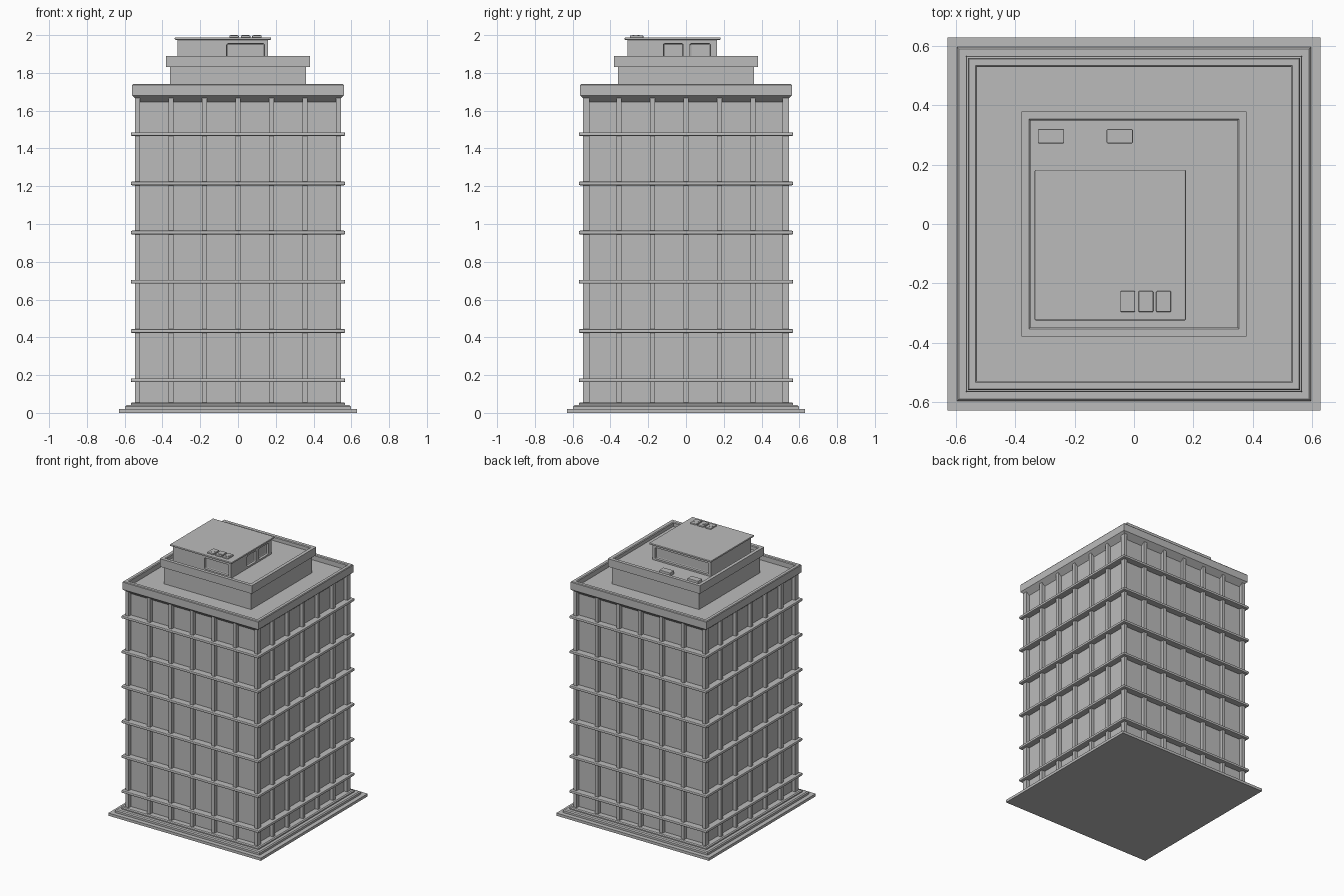
import bpy
import math

cube = bpy.data.objects.get("Cube")
if cube:
    bpy.data.objects.remove(cube, do_unlink=True)

# Single concrete colour for the whole building
GREY = (0.5, 0.5, 0.5, 1)
concrete = bpy.data.materials.new("concrete_grey")
concrete.use_nodes = True
concrete.diffuse_color = GREY
concrete.node_tree.nodes["Principled BSDF"].inputs["Base Color"].default_value = GREY


def add_mesh(name, verts, faces):
    mesh = bpy.data.meshes.new(name)
    mesh.from_pydata(verts, [], faces)
    mesh.materials.append(concrete)
    obj = bpy.data.objects.new(name, mesh)
    bpy.context.collection.objects.link(obj)
    return obj


def bevel(obj, width, segments=2):
    mod = obj.modifiers.new("soft_edges", "BEVEL")
    mod.width = width
    mod.segments = segments
    mod.limit_method = "ANGLE"
    return obj


def square_loft(name, profile):
    """Stack square rings given as (half width, height), capped at both ends."""
    verts, faces = [], []
    for r, z in profile:
        verts += [(-r, -r, z), (r, -r, z), (r, r, z), (-r, r, z)]
    for k in range(len(profile) - 1):
        a, b = 4 * k, 4 * k + 4
        for i in range(4):
            j = (i + 1) % 4
            faces.append((a + i, a + j, b + j, b + i))
    last = len(verts)
    faces += [(3, 2, 1, 0), tuple(range(last - 4, last))]
    return add_mesh(name, verts, faces)


def box(name, x, y, z):
    """Box from (min, max) pairs."""
    verts = [(a, b, c) for c in z for a, b in
             ((x[0], y[0]), (x[1], y[0]), (x[1], y[1]), (x[0], y[1]))]
    faces = [(3, 2, 1, 0), (4, 5, 6, 7)]
    faces += [(i, (i + 1) % 4, (i + 1) % 4 + 4, i + 4) for i in range(4)]
    return add_mesh(name, verts, faces)


# Stepped plinth
square_loft("plinth", [(0.63, 0), (0.63, 0.02), (0.597, 0.02), (0.597, 0.035),
                       (0.59, 0.042), (0.567, 0.042), (0.567, 0.05), (0.56, 0.056), (0.5, 0.056)])

# Tower walls
WALL = 0.52
square_loft("tower_walls", [(WALL, 0.05), (WALL, 1.66)])

# Floor bands
for n in range(6):
    z = 0.173 + n * 0.2605
    bevel(square_loft(f"floor_band_{n + 1}", [(0.567, z - 0.01), (0.567, z + 0.01)]), 0.006)

# Vertical ribs: corner posts, then the ribs between them on all four sides
SPACING, HALF = 0.1775, 0.0125
for n in range(-3, 4):
    c = n * SPACING
    for s in (-1, 1):
        far = sorted((s * 0.51, s * 0.546))
        across = (c - HALF, c + HALF)
        box("rib", across, far, (0.05, 1.69))
        if abs(n) < 3:
            box("rib", far, across, (0.05, 1.69))

# Main roof with parapet and sloped soffit
square_loft("main_roof", [(WALL, 1.645), (0.56, 1.68), (0.56, 1.735), (0.556, 1.74),
                          (0.535, 1.74), (0.53, 1.735), (0.53, 1.7)])

# Upper storey and its parapet
square_loft("upper_storey", [(0.36, 1.69), (0.36, 1.84)])
square_loft("upper_roof", [(0.36, 1.83), (0.38, 1.83), (0.38, 1.89),
                           (0.355, 1.89), (0.35, 1.885), (0.35, 1.86)])

# Rooftop cabin with recessed windows
cabin = box("rooftop_cabin", (-0.32, 0.16), (-0.31, 0.165), (1.85, 1.978))
LOW, HIGH, DEPTH = 1.872, 1.955, 0.018
openings = [
    ((-0.06, 0.14), (-0.35, -0.31 + DEPTH)),
    ((-0.30, 0.14), (0.165 - DEPTH, 0.2)),
    ((0.16 - DEPTH, 0.2), (-0.12, -0.015)),
    ((0.16 - DEPTH, 0.2), (0.02, 0.13)),
]
for x, y in openings:
    cutter = bevel(box("window_cutter", x, y, (LOW, HIGH)), 0.008)
    cutter.hide_render = True
    cut = cabin.modifiers.new("window", "BOOLEAN")
    cut.object = cutter
    cut.solver = "EXACT"
    bpy.context.view_layer.objects.active = cabin
    bpy.ops.object.modifier_apply(modifier=cut.name)
    bpy.data.objects.remove(cutter, do_unlink=True)

bevel(box("cabin_roof", (-0.335, 0.175), (-0.325, 0.183), (1.975, 1.988)), 0.004)

# Vents on the upper roof
for x in (-0.28, -0.048):
    bevel(box("roof_vent", (x - 0.044, x + 0.044), (0.272, 0.32), (1.855, 1.886)), 0.003)

# Cooling units with round fans on the cabin roof
for x in (-0.021, 0.04, 0.1):
    bevel(box("cooling_unit", (x - 0.025, x + 0.025), (-0.297, -0.226), (1.985, 1.998)), 0.004)
    bpy.ops.mesh.primitive_cylinder_add(vertices=16, radius=0.018, depth=0.004,
                                        location=(x, -0.265, 1.998))
    fan = bpy.context.object
    fan.name = "cooling_fan"
    fan.data.materials.append(concrete)
    bpy.ops.object.shade_smooth_by_angle(angle=math.radians(30))
